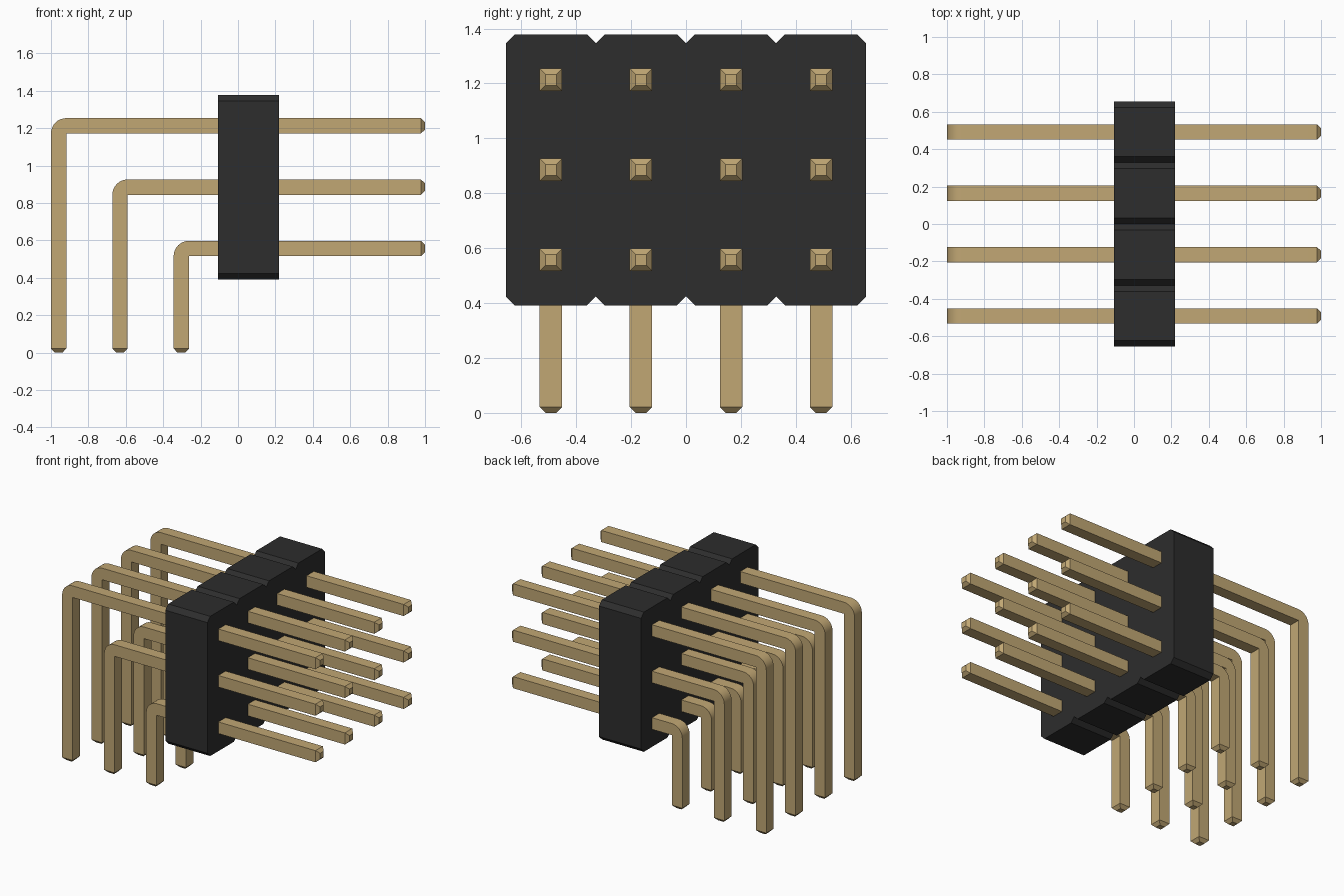
import bpy, bmesh, math

cube = bpy.data.objects.get("Cube")
if cube:
    bpy.data.objects.remove(cube, do_unlink=True)

PITCH = 0.328      # pin spacing
H = 0.041          # half the pin thickness
TIP = 0.022        # length of the tapered pin tip
TIP_H = 0.02       # half thickness at the very end
COLS, ROWS = 4, 3
Z0 = 0.557         # height of the lowest pin row
BODY_X = (-0.108, 0.22)
BODY_Z = (0.392, 1.378)


def material(name, rgb):
    mat = bpy.data.materials.new(name)
    mat.use_nodes = True
    mat.diffuse_color = (*rgb, 1)
    mat.node_tree.nodes["Principled BSDF"].inputs["Base Color"].default_value = (*rgb, 1)
    return mat


black = material("black plastic", (0.026, 0.026, 0.026))
gold = material("gold metal", (0.533, 0.386, 0.175))


def finish_mesh(bm, name, mat):
    bmesh.ops.remove_doubles(bm, verts=bm.verts, dist=1e-5)
    bmesh.ops.recalc_face_normals(bm, faces=bm.faces)
    mesh = bpy.data.meshes.new(name)
    bm.to_mesh(mesh)
    bm.free()
    mesh.materials.append(mat)
    return mesh


def add_object(name, mesh, location=(0, 0, 0)):
    obj = bpy.data.objects.new(name, mesh)
    obj.location = location
    bpy.context.collection.objects.link(obj)
    return obj


# Housing: one chamfered outline per column, leaving notches between columns
def housing_mesh():
    lo, hi = BODY_Z
    c = 0.032
    half = PITCH / 2
    centres = [(i - (COLS - 1) / 2) * PITCH for i in range(COLS)]
    bottom, top = [], []
    for y in centres:
        bottom += [(y - half, lo + c), (y - half + c, lo), (y + half - c, lo)]
        top += [(y - half, hi - c), (y - half + c, hi), (y + half - c, hi)]
    end = centres[-1] + half
    outline = bottom + [(end, lo + c), (end, hi - c)] + top[::-1]
    bm = bmesh.new()
    face = bm.faces.new([bm.verts.new((BODY_X[0], y, z)) for y, z in outline])
    ext = bmesh.ops.extrude_face_region(bm, geom=[face])
    moved = [g for g in ext["geom"] if isinstance(g, bmesh.types.BMVert)]
    bmesh.ops.translate(bm, verts=moved, vec=(BODY_X[1] - BODY_X[0], 0, 0))
    return finish_mesh(bm, "housing", black)


# Right-angle pin: square section swept around a sharp inner corner
def pin_mesh(x, z):
    ix, iz = x + H, z - H          # inner corner of the bend
    sections = [((x + TIP_H, 0), (x - TIP_H, 0), TIP_H),
                ((ix, TIP), (x - H, TIP), H)]
    for k in range(9):
        a = math.pi - k * math.pi / 16
        outer = (ix + 2 * H * math.cos(a), iz + 2 * H * math.sin(a))
        sections.append(((ix, iz), outer, H))
    sections += [((1 - TIP, iz), (1 - TIP, z + H), H),
                 ((1, z - TIP_H), (1, z + TIP_H), TIP_H)]
    bm = bmesh.new()
    inner = {}

    def vert(p, y):
        key = (round(p[0], 5), round(p[1], 5), y)
        if key not in inner:
            inner[key] = bm.verts.new((p[0], y, p[1]))
        return inner[key]

    rings = [[vert(a, -w), vert(b, -w), vert(b, w), vert(a, w)]
             for a, b, w in sections]
    for r, s in zip(rings, rings[1:]):
        for i in range(4):
            j = (i + 1) % 4
            loop = list(dict.fromkeys([r[i], r[j], s[j], s[i]]))
            if len(loop) > 2:
                bm.faces.new(loop)
    bm.faces.new(rings[0])
    bm.faces.new(rings[-1])
    return finish_mesh(bm, "bent_pin", gold)


add_object("housing", housing_mesh())
pins = []
for row in range(ROWS):
    mesh = pin_mesh(-0.303 - row * PITCH, Z0 + row * PITCH)
    for col in range(COLS):
        y = (col - (COLS - 1) / 2) * PITCH
        pins.append(add_object(f"pin_row{row + 1}_column{col + 1}", mesh, (0, y, 0)))

# Smooth the bends while keeping the square edges crisp
bpy.ops.object.select_all(action='DESELECT')
for pin in pins[::COLS]:
    pin.select_set(True)
bpy.context.view_layer.objects.active = pins[0]
bpy.ops.object.shade_smooth_by_angle(angle=math.radians(30))
